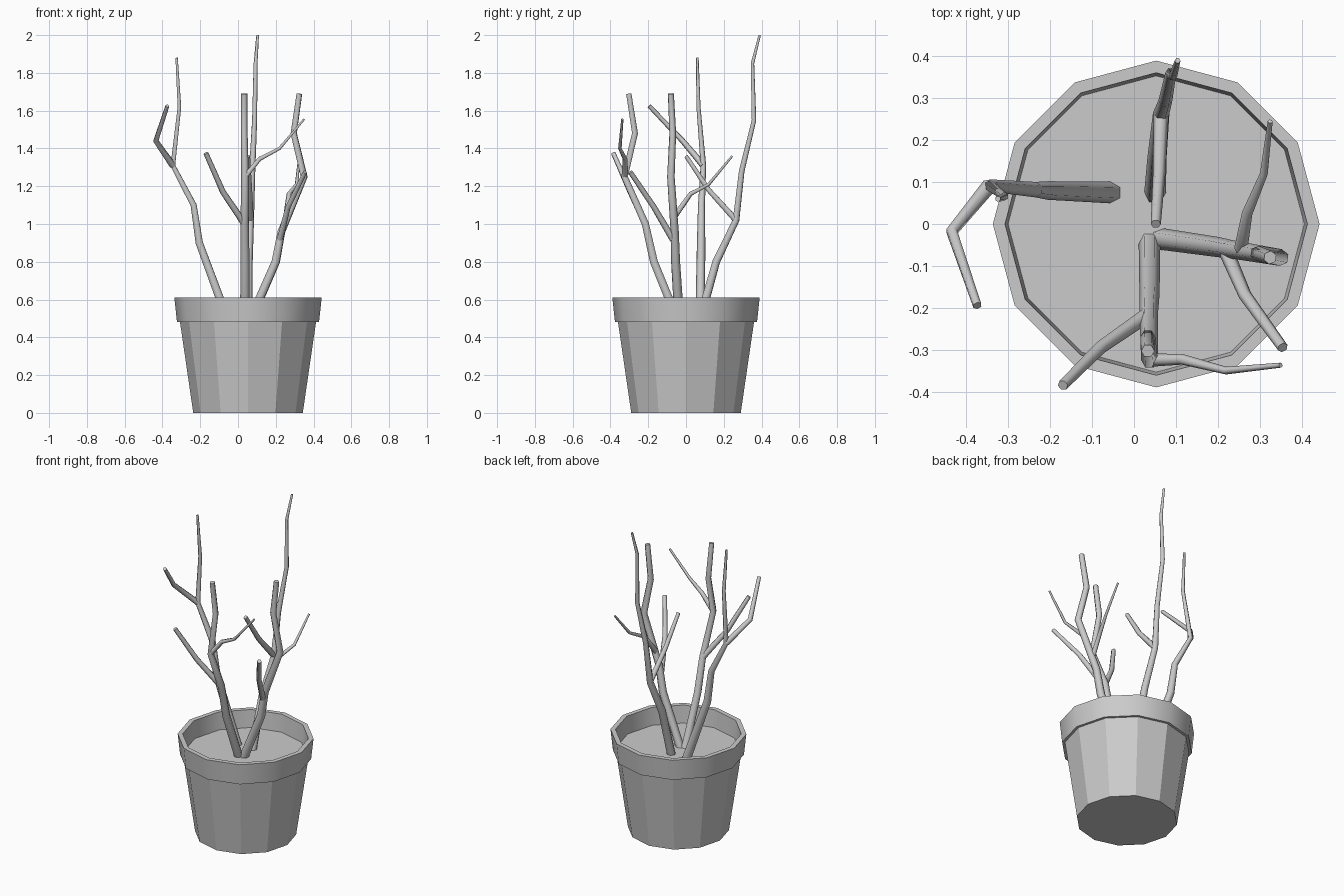
import bpy
import bmesh
from math import cos, sin, pi, radians

CX, SIDES = 0.053, 12


def lathe(name, profile, cap_first=False, cap_last=False, smooth=False):
    """Turn an (r, z) profile into a 12-sided ring stack."""
    bm = bmesh.new()
    rings = [[bm.verts.new((CX + r * cos(2 * pi * i / SIDES),
                            r * sin(2 * pi * i / SIDES), z))
              for i in range(SIDES)] for r, z in profile]
    for a, b in zip(rings, rings[1:]):
        for i in range(SIDES):
            j = (i + 1) % SIDES
            bm.faces.new((a[i], a[j], b[j], b[i]))
    if cap_first:
        bm.faces.new(rings[0][::-1])
    if cap_last:
        bm.faces.new(rings[-1])
    mesh = bpy.data.meshes.new(name)
    bm.to_mesh(mesh)
    bm.free()
    ob = bpy.data.objects.new(name, mesh)
    bpy.context.collection.objects.link(ob)
    if smooth:
        finish(ob, 40)
    return ob


def finish(ob, angle):
    bpy.ops.object.select_all(action='DESELECT')
    ob.select_set(True)
    bpy.context.view_layer.objects.active = ob
    if ob.type == 'CURVE':
        bpy.ops.object.convert(target='MESH')
    bpy.ops.object.shade_smooth_by_angle(angle=radians(angle))


def stem(name, *branches):
    """Each branch: (start radius, end radius, points); six-sided tubes."""
    cu = bpy.data.curves.new(name, 'CURVE')
    cu.dimensions = '3D'
    cu.bevel_depth = 1.0
    cu.bevel_resolution = 1
    cu.use_fill_caps = True
    for r0, r1, pts in branches:
        sp = cu.splines.new('POLY')
        sp.points.add(len(pts) - 1)
        for i, (p, q) in enumerate(zip(sp.points, pts)):
            p.co = (*q, 1)
            p.radius = r0 + (r1 - r0) * i / (len(pts) - 1)
    ob = bpy.data.objects.new(name, cu)
    bpy.context.collection.objects.link(ob)
    finish(ob, 65)


# Pot: tapered faceted body, overhanging rim, soil surface
lathe("pot_body", [(0.29, 0), (0.36, 0.48)], cap_first=True)
lathe("pot_rim", [(0.358, 0.48), (0.376, 0.48), (0.39, 0.61),
                  (0.361, 0.61), (0.353, 0.49)], smooth=True)
lathe("soil", [(0.354, 0.5)], cap_last=True)

# Back stem, the tallest, with one inward branch
stem("back_stem",
     (0.026, 0.007, [(0.05, 0.07, 0.48), (0.055, 0.16, 0.8), (0.065, 0.265, 1.02),
                     (0.075, 0.295, 1.28), (0.088, 0.36, 1.55),
                     (0.093, 0.352, 1.85), (0.104, 0.39, 2.0)]),
     (0.018, 0.012, [(0.065, 0.265, 1.02), (0.06, 0.12, 1.18), (0.052, 0.0, 1.36)]))

# Left stem with one forward branch
stem("left_stem",
     (0.026, 0.007, [(-0.05, 0.075, 0.48), (-0.205, 0.08, 0.9), (-0.235, 0.082, 1.1),
                     (-0.345, 0.092, 1.31), (-0.31, 0.066, 1.62),
                     (-0.325, 0.06, 1.88)]),
     (0.018, 0.011, [(-0.345, 0.092, 1.31), (-0.435, -0.018, 1.44),
                     (-0.374, -0.195, 1.625)]))

# Right stem with a backward and a forward branch
stem("right_stem",
     (0.026, 0.016, [(0.06, -0.035, 0.48), (0.2, -0.055, 0.8), (0.23, -0.06, 0.96),
                     (0.35, -0.08, 1.25), (0.295, -0.07, 1.48),
                     (0.325, -0.08, 1.69)]),
     (0.016, 0.006, [(0.255, -0.06, 1.04), (0.27, 0.025, 1.16),
                     (0.31, 0.12, 1.21), (0.325, 0.245, 1.36)]),
     (0.018, 0.013, [(0.222, -0.07, 0.92), (0.265, -0.17, 1.09),
                     (0.355, -0.295, 1.275)]))

# Front stem with a left and a right branch
stem("front_stem",
     (0.026, 0.016, [(0.037, -0.04, 0.48), (0.037, -0.17, 0.8), (0.035, -0.215, 1.0),
                     (0.037, -0.325, 1.25), (0.033, -0.27, 1.48),
                     (0.033, -0.303, 1.69)]),
     (0.018, 0.013, [(0.035, -0.215, 1.0), (-0.08, -0.295, 1.17),
                     (-0.17, -0.385, 1.375)]),
     (0.016, 0.006, [(0.037, -0.325, 1.25), (0.115, -0.323, 1.345),
                     (0.22, -0.35, 1.4), (0.35, -0.337, 1.555)]))
